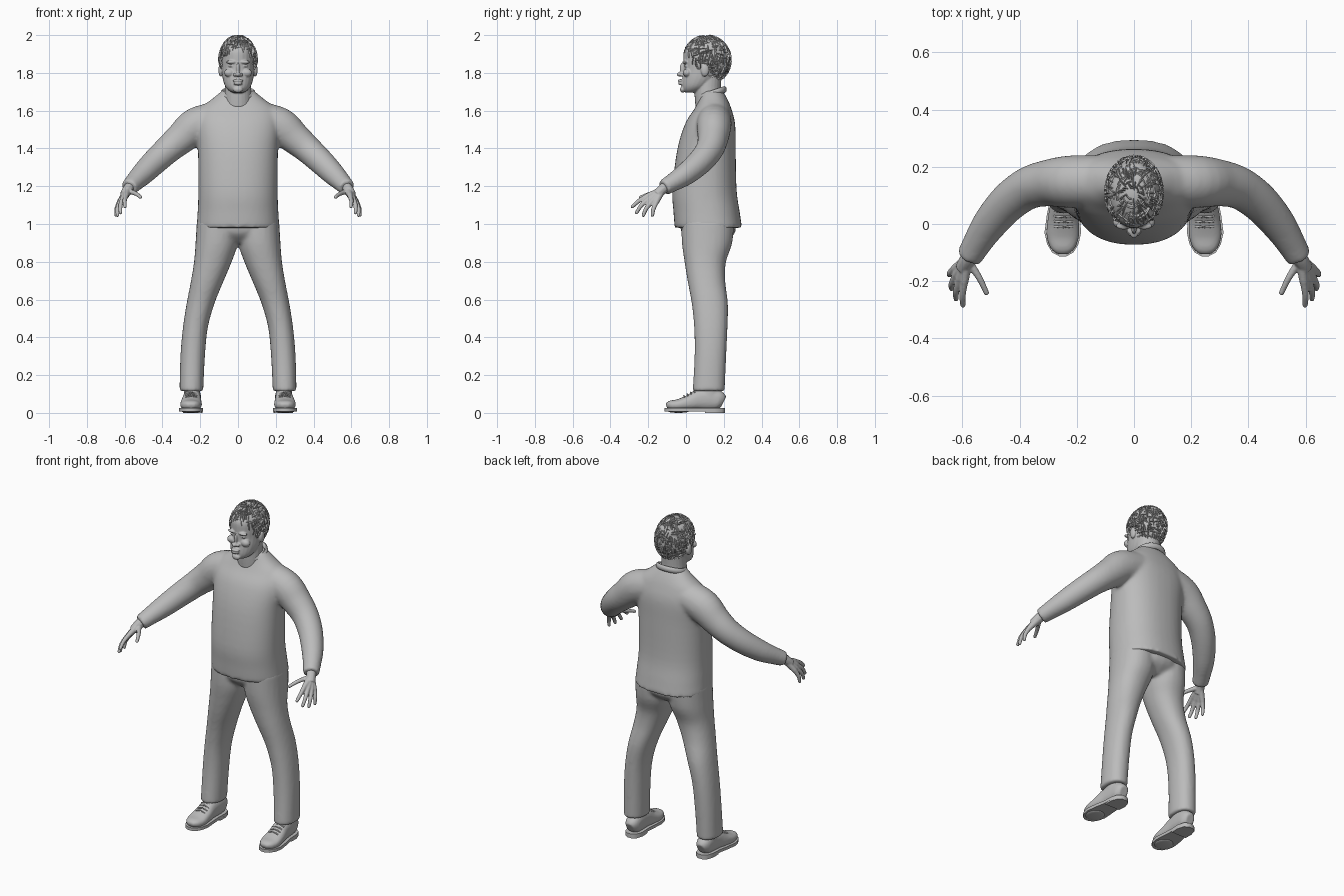
import bpy, bmesh, math, random
from mathutils import Vector, Matrix

cube = bpy.data.objects.get("Cube")
if cube:
    bpy.data.objects.remove(cube)

grey = bpy.data.materials.new("plain grey")
grey.use_nodes = True
grey.diffuse_color = (0.5, 0.5, 0.5, 1)
grey.node_tree.nodes["Principled BSDF"].inputs["Base Color"].default_value = (0.5, 0.5, 0.5, 1)


def spline(rings, steps=4):
    """Catmull-Rom interpolation of ring tuples."""
    r = [Vector(p) for p in rings]
    r = [r[0]] + r + [r[-1]]
    out = []
    for a, b, c, d in zip(r, r[1:], r[2:], r[3:]):
        for i in range(steps):
            t = i / steps
            out.append(0.5 * (2 * b + (c - a) * t + (2 * a - 5 * b + 4 * c - d) * t * t
                              + (3 * b - a - 3 * c + d) * t ** 3))
    return out + [r[-1]]


def loft(bm, rings, s=1, flat=False, power=2.0, sides=24):
    """Skin rings (x, y, z, rx, ry) into a closed tube; s=-1 mirrors it."""
    pts = spline(rings)
    loops = []
    for i, p in enumerate(pts):
        t = (pts[min(i + 1, len(pts) - 1)] - pts[max(i - 1, 0)])[:3]
        t = Vector((0, 0, 1)) if flat else Vector(t).normalized()
        u = (Vector((1, 0, 0)) - t * t.x).normalized()
        v = t.cross(u)
        loop = []
        for k in range(sides):
            a = math.tau * k / sides
            c, n = math.cos(a), math.sin(a)
            c = math.copysign(abs(c) ** (2 / power), c)
            n = math.copysign(abs(n) ** (2 / power), n)
            q = Vector(p[:3]) + u * c * p[3] + v * n * p[4]
            loop.append(bm.verts.new((q.x * s, q.y, q.z)))
        loops.append(loop)
    for a, b in zip(loops, loops[1:]):
        for k in range(sides):
            j = (k + 1) % sides
            bm.faces.new((a[k], a[j], b[j], b[k]))
    bm.faces.new(loops[0])
    bm.faces.new(loops[-1])


def stack(bm, rows, x=0, **kw):
    """Horizontal loft from rows (z, front y, back y, half width, centre x)."""
    loft(bm, [(r[4] if len(r) > 4 else 0, (r[1] + r[2]) / 2, r[0], r[3], (r[2] - r[1]) / 2)
              for r in rows], flat=True, **kw)


def tube(bm, pts, r0, r1, s=1):
    n = len(pts) - 1
    loft(bm, [(*p, r0 + (r1 - r0) * i / n, r0 + (r1 - r0) * i / n)
              for i, p in enumerate(pts)], s, sides=10)


def ball(bm, pos, size):
    bmesh.ops.create_uvsphere(bm, u_segments=20, v_segments=12, radius=1,
                              matrix=Matrix.Translation(pos) @ Matrix.Diagonal((*size, 1)))


def finish(name, bm, voxel=0, relax=0):
    bmesh.ops.recalc_face_normals(bm, faces=bm.faces)
    me = bpy.data.meshes.new(name)
    bm.to_mesh(me)
    bm.free()
    me.materials.append(grey)
    ob = bpy.data.objects.new(name, me)
    bpy.context.collection.objects.link(ob)
    if voxel:
        m = ob.modifiers.new("blend", "REMESH")
        m.mode, m.voxel_size, m.use_smooth_shade = "VOXEL", voxel, True
        m = ob.modifiers.new("relax", "SMOOTH")
        m.factor, m.iterations = 0.5, relax
    else:
        bpy.ops.object.select_all(action="DESELECT")
        ob.select_set(True)
        bpy.context.view_layer.objects.active = ob
        bpy.ops.object.shade_smooth_by_angle(angle=math.radians(50))
    return ob


# Sweater: torso and sleeves blended into one surface
bm = bmesh.new()
stack(bm, [(.98, -.06, .297, .22), (1.06, -.066, .285, .214), (1.18, -.072, .268, .21),
           (1.39, -.047, .263, .212), (1.53, -.005, .26, .222), (1.61, .045, .24, .2),
           (1.66, .07, .22, .14), (1.705, .085, .195, .085)], power=2.3, sides=40)
for s in (1, -1):
    loft(bm, [(.1, .15, 1.56, .09, .09), (.22, .148, 1.52, .098, .092), (.3, .143, 1.455, .085, .082),
              (.37, .125, 1.395, .075, .074), (.44, .075, 1.33, .069, .068), (.505, 0, 1.265, .061, .06),
              (.55, -.07, 1.22, .051, .049), (.577, -.118, 1.192, .046, .043)], s)
finish("sweater", bm, .01, 8)

# Ribbed collar
bm = bmesh.new()
ring = []
for k in range(40):
    a = math.tau * k / 40
    c = Vector((.082 * math.cos(a), .137 + .068 * math.sin(a), 1.69 + .022 * math.sin(a)))
    out = Vector((math.cos(a), math.sin(a), 0))
    ring.append([bm.verts.new(c + out * (.011 * math.cos(b)) + Vector((0, 0, .018 * math.sin(b))))
                 for b in (math.tau * j / 8 for j in range(8))])
for k in range(40):
    for j in range(8):
        a, b, n = ring[k], ring[(k + 1) % 40], (j + 1) % 8
        bm.faces.new((a[j], b[j], b[n], a[n]))
finish("collar", bm)

# Trousers: pelvis and two legs
bm = bmesh.new()
stack(bm, [(.9, .03, .2, .06), (.94, -.015, .25, .17), (.98, -.03, .265, .205), (1.05, -.03, .25, .2)])
for s in (1, -1):
    stack(bm, [(.115, .035, .205, .063, .247), (.3, .045, .213, .065, .24), (.45, .043, .22, .066, .226),
               (.58, .03, .222, .074, .198), (.7, .008, .208, .087, .162), (.8, -.008, .212, .1, .133),
               (.9, -.022, .245, .112, .113), (1.02, -.025, .255, .108, .11)], s=s, power=2.2)
finish("trousers", bm, .01, 6)

# Head and neck with facial features
bm = bmesh.new()
stack(bm, [(1.62, .05, .2, .078), (1.7, .045, .185, .071), (1.8, .05, .19, .068)])
stack(bm, [(1.695, 0, .06, .025), (1.706, -.016, .09, .047), (1.73, -.022, .13, .068),
           (1.77, -.02, .17, .081), (1.82, -.012, .2, .087), (1.87, -.014, .22, .09),
           (1.92, -.01, .222, .089), (1.96, .02, .205, .072), (1.985, .06, .16, .035)])
ball(bm, (0, -.032, 1.792), (.015, .018, .012))
ball(bm, (0, -.02, 1.822), (.009, .014, .032))
ball(bm, (0, -.028, 1.759), (.028, .016, .008))
ball(bm, (0, -.027, 1.744), (.024, .015, .008))
ball(bm, (0, -.018, 1.712), (.026, .014, .017))
for s in (1, -1):
    ball(bm, (.015 * s, -.022, 1.79), (.011, .013, .009))
    ball(bm, (.036 * s, -.006, 1.857), (.028, .014, .009))
    ball(bm, (.035 * s, .002, 1.836), (.016, .011, .007))
    ball(bm, (.046 * s, .006, 1.8), (.028, .022, .022))
    ball(bm, (.091 * s, .1, 1.815), (.013, .022, .035))
finish("head", bm, .004, 3)

# Hair: cap trimmed along the hairline, covered with short strands
centre, size = Vector((0, .11, 1.868)), Vector((.096, .123, .126))


def in_hair(p):
    return p.z > max(1.765, 1.935 - 1.45 * (p.y + .01)) and not (p.y < .13 and p.z < 1.85 and p.y > .078)


def on_scalp(az, el, lift=0):
    d = Vector((math.cos(az) * math.cos(el), math.sin(az) * math.cos(el), math.sin(el)))
    return centre + d * size + d * lift


bm = bmesh.new()
ball(bm, centre, size)
bmesh.ops.subdivide_edges(bm, edges=bm.edges, cuts=1, use_grid_fill=True)
bmesh.ops.delete(bm, geom=[v for v in bm.verts if not in_hair(v.co)], context="VERTS")
finish("hair_cap", bm)

random.seed(4)
bm = bmesh.new()
for i in range(650):
    az, el = random.uniform(0, math.tau), math.asin(random.uniform(-.75, .99))
    if not in_hair(on_scalp(az, el)):
        continue
    turn = random.choice((0, 0, math.pi / 2)) + random.uniform(-.35, .35)
    length, wide = random.uniform(.2, .36), .022
    squash = max(math.cos(el), .15)
    rows = []
    for j in range(4):
        t = (j / 3 - .5) * length
        lift = .002 + .006 * math.sin(math.pi * (j + .5) / 4)
        row = []
        for w, h in ((-wide, -.003), (0, .002), (wide, -.003)):
            de = t * math.cos(turn) - w * math.sin(turn)
            da = t * math.sin(turn) + w * math.cos(turn)
            row.append(bm.verts.new(on_scalp(az + da / squash, el + de, lift + h)))
        rows.append(row)
    for a, b in zip(rows, rows[1:]):
        for k in range(2):
            bm.faces.new((a[k], a[k + 1], b[k + 1], b[k]))
finish("hair_strands", bm)

# Hands: palm, four fingers and thumb
fingers = [((.594, -.205, 1.148), (.6, -.25, 1.122), (.598, -.284, 1.092)),
           ((.61, -.195, 1.134), (.622, -.235, 1.1), (.622, -.262, 1.06)),
           ((.622, -.178, 1.122), (.637, -.21, 1.083), (.638, -.226, 1.046)),
           ((.628, -.157, 1.116), (.643, -.172, 1.08), (.645, -.178, 1.047)),
           ((.572, -.14, 1.172), (.54, -.19, 1.16), (.516, -.24, 1.142))]
for s, side in ((1, "left"), (-1, "right")):
    bm = bmesh.new()
    tube(bm, [(.56, -.09, 1.21), (.583, -.125, 1.184), (.6, -.155, 1.155)], .03, .026, s)
    for p, q, r in fingers:
        tube(bm, [(.585, -.128, 1.178), p], .021, .015, s)
        tube(bm, [p, q, r], .014, .0095, s)
        ball(bm, (r[0] * s, r[1], r[2]), (.0095,) * 3)
    finish(side + "_hand", bm, .004, 4)

    # Shoes: rounded upper, flat sole with heel, laces
    bm = bmesh.new()
    loft(bm, [(.249, -.103, .034, .018, .012), (.249, -.085, .04, .042, .024), (.249, -.04, .043, .057, .03),
              (.247, .02, .055, .054, .042), (.244, .07, .07, .048, .056), (.241, .13, .074, .046, .06),
              (.24, .175, .066, .042, .05), (.24, .198, .056, .026, .032)], s, power=2.4)
    stack(bm, [(.07, .06, .185, .045, .243), (.15, .065, .18, .04, .245)], s=s)
    finish(side + "_shoe", bm, .006, 3)
    bm = bmesh.new()
    outline = [(.249, -.113, .012), (.249, -.1, .037), (.249, -.07, .055), (.249, -.03, .064),
               (.247, .03, .058), (.243, .09, .05), (.24, .15, .051), (.24, .19, .038), (.24, .206, .015)]
    rim = [(x + w, y) for x, y, w in outline] + [(x - w, y) for x, y, w in reversed(outline)]
    for low, high, start in ((.008, .026, -1), (0, .012, .1)):
        part = [p for p in rim if p[1] > start]
        if start > 0:
            part = [(.29, .1)] + part + [(.192, .1)]
        a = [bm.verts.new((x * s, y, low)) for x, y in part]
        b = [bm.verts.new((x * s, y, high)) for x, y in part]
        bm.faces.new(a)
        bm.faces.new(b)
        for k in range(len(part)):
            j = (k + 1) % len(part)
            bm.faces.new((a[k], a[j], b[j], b[k]))
    ball(bm, (.249 * s, -.04, .008), (.05, .055, .008))
    finish(side + "_sole", bm)
    bm = bmesh.new()
    for k in range(4):
        y, z = -.008 + .018 * k, .088 + .009 * k
        tube(bm, [(.215, y, z - .008), (.247, y - .003, z + .003), (.279, y, z - .008)], .004, .004, s)
    finish(side + "_laces", bm)
